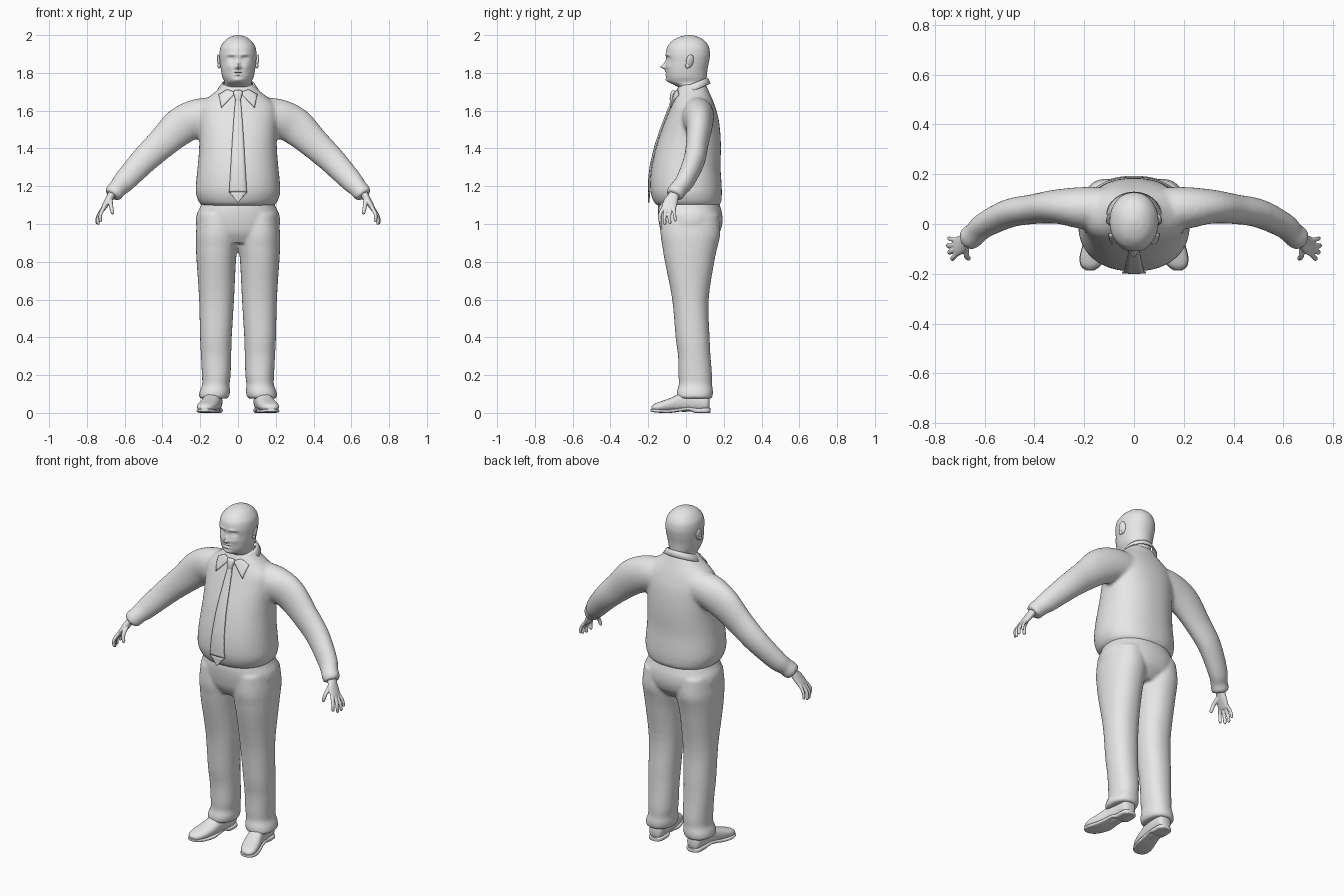
import bpy, bmesh, math
from mathutils import Vector, Matrix

if "Cube" in bpy.data.objects:
    bpy.data.objects.remove(bpy.data.objects["Cube"])

grey = bpy.data.materials.new("plain_grey")
grey.diffuse_color = (0.8, 0.8, 0.8, 1)
grey.use_nodes = True
grey.node_tree.nodes["Principled BSDF"].inputs["Base Color"].default_value = grey.diffuse_color


def spline(rows, sub):
    """Smoothly interpolate a list of stations."""
    out = []
    for i in range(len(rows) - 1):
        p = [rows[max(0, min(len(rows) - 1, i + k))] for k in (-1, 0, 1, 2)]
        for s in range(sub):
            t = s / sub
            out.append([b + 0.5 * t * (c - a + t * (2 * a - 5 * b + 4 * c - d + t * (3 * (b - c) + d - a)))
                        for a, b, c, d in zip(*p)])
    return out + [list(rows[-1])]


def loft(bm, rows, ref, axis=None, side=1, n=32, power=2.0, sub=4):
    """Skin rounded rings (x, y, z, radius along ref, other radius) along a path."""
    rows = spline(rows, sub)
    rings = []
    for i, (x, y, z, ra, rb) in enumerate(rows):
        a, b = rows[max(i - 1, 0)], rows[min(i + 1, len(rows) - 1)]
        t = Vector(axis) if axis else (Vector(b[:3]) - Vector(a[:3])).normalized()
        u = Vector(ref)
        u = (u - t * u.dot(t)).normalized()
        v = t.cross(u)
        ring = []
        for k in range(n):
            c, s = math.cos(math.tau * k / n), math.sin(math.tau * k / n)
            p = (Vector((x, y, z)) + u * ra * math.copysign(abs(c) ** (2 / power), c)
                 + v * rb * math.copysign(abs(s) ** (2 / power), s))
            ring.append(bm.verts.new((p.x * side, p.y, p.z)))
        rings.append(ring)
    for r, q in zip(rings, rings[1:]):
        for k in range(n):
            bm.faces.new((r[k], r[(k + 1) % n], q[(k + 1) % n], q[k]))
    bm.faces.new(rings[0][::-1])
    bm.faces.new(rings[-1])


def upright(bm, rows, **kw):
    """Loft from (z, x left, x right, y front, y back) stations."""
    loft(bm, [((a + b) / 2, (f + k) / 2, z, (b - a) / 2, (k - f) / 2) for z, a, b, f, k in rows],
         (1, 0, 0), axis=(0, 0, 1), **kw)


def ball(bm, loc, radii, rot=(0, 0, 0)):
    m = Matrix.Translation(loc)
    for ang, ax in zip(rot, "XYZ"):
        m = m @ Matrix.Rotation(ang, 4, ax)
    bmesh.ops.create_uvsphere(bm, u_segments=20, v_segments=12, radius=1, matrix=m @ Matrix.Diagonal((*radii, 1)))


def finish(name, bm, voxel=0, smooth=0, thick=0):
    bmesh.ops.recalc_face_normals(bm, faces=bm.faces)
    me = bpy.data.meshes.new(name)
    bm.to_mesh(me)
    bm.free()
    me.materials.append(grey)
    for p in me.polygons:
        p.use_smooth = True
    me.set_sharp_from_angle(angle=math.radians(50))
    ob = bpy.data.objects.new(name, me)
    bpy.context.collection.objects.link(ob)
    if voxel:
        m = ob.modifiers.new("fuse", 'REMESH')
        m.mode, m.voxel_size, m.use_smooth_shade = 'VOXEL', voxel, True
    if smooth:
        m = ob.modifiers.new("soften", 'SMOOTH')
        m.factor, m.iterations = 0.5, smooth
    if thick:
        m = ob.modifiers.new("thickness", 'SOLIDIFY')
        m.thickness, m.offset = thick, 0
    return ob


# Shirt: barrel torso fused with two sleeves
TORSO = [(1.095, -.14, .17, .178), (1.11, -.166, .185, .203), (1.16, -.186, .19, .223), (1.22, -.19, .188, .222),
         (1.30, -.182, .183, .214), (1.40, -.16, .185, .206), (1.48, -.135, .182, .206), (1.56, -.105, .172, .21),
         (1.62, -.082, .155, .205), (1.66, -.068, .14, .17), (1.70, -.052, .122, .12), (1.74, -.035, .105, .08)]
SLEEVE = [(.08, .06, 1.58, .085, .09), (.2, .064, 1.565, .085, .1), (.3, .07, 1.52, .07, .1),
          (.4, .06, 1.43, .06, .083), (.5, .043, 1.335, .057, .072), (.6, -.005, 1.228, .05, .06),
          (.635, -.037, 1.19, .046, .05), (.655, -.053, 1.167, .049, .05), (.668, -.062, 1.15, .044, .044)]
bm = bmesh.new()
upright(bm, [(z, -w, w, f, b) for z, f, b, w in TORSO], n=48, power=2.25)
for s in (1, -1):
    loft(bm, SLEEVE, (0, 1, 0), side=s)
finish("shirt", bm, voxel=0.011, smooth=5)


def chest_y(x, z):
    """Front surface of the torso at a given x and z."""
    rows = spline(TORSO, 8)
    r = min(rows, key=lambda q: abs(q[0] - z))
    k = min(abs(x) / r[3], 0.95)
    return (r[1] + r[2]) / 2 - (r[2] - r[1]) / 2 * (1 - k ** 2.25) ** (1 / 2.25)


# Trousers: hips fused with two legs
HIPS = [(.90, .12, -.10, .13), (.95, .2, -.13, .175), (1.0, .222, -.142, .192),
        (1.05, .219, -.148, .192), (1.09, .2, -.148, .182), (1.13, .185, -.14, .17)]
LEG = [(1.05, 0, .213, -.13, .175), (.95, 0, .223, -.135, .182), (.88, .002, .223, -.125, .167),
       (.80, .011, .219, -.112, .15), (.60, .021, .206, -.073, .12), (.40, .033, .201, -.055, .125),
       (.30, .036, .196, -.042, .13), (.20, .039, .191, -.04, .138), (.15, .045, .19, -.038, .138),
       (.115, .042, .203, -.048, .143), (.085, .048, .207, -.048, .14), (.075, .06, .195, -.035, .13)]
bm = bmesh.new()
upright(bm, [(z, -w, w, f, b) for z, w, f, b in HIPS], n=48, power=2.2)
for s in (1, -1):
    upright(bm, LEG, side=s, power=2.2)
finish("trousers", bm, voxel=0.009, smooth=4)

# Head and neck, with the face pushed in and out by soft bumps
HEAD = [(1.64, .075, -.02, .1), (1.71, .075, -.03, .105), (1.735, .073, -.06, .107), (1.752, .072, -.092, .108),
        (1.78, .083, -.104, .11), (1.82, .091, -.106, .114), (1.86, .096, -.104, .122), (1.90, .098, -.107, .127),
        (1.94, .091, -.098, .12), (1.972, .068, -.07, .097), (1.99, .042, -.035, .065), (1.998, .018, -.005, .038),
        (2.0, .003, .012, .018)]
FACE = [(0, 1.84, .011, .02, -.018), (0, 1.83, .016, .009, -.016), (.036, 1.876, .017, .011, .013),
        (.036, 1.874, .011, .006, -.007), (.034, 1.897, .02, .007, -.006), (0, 1.799, .022, .003, .006),
        (0, 1.806, .02, .005, -.006), (0, 1.79, .018, .005, -.006), (0, 1.762, .025, .012, -.008),
        (.045, 1.835, .018, .018, -.005)]
bm = bmesh.new()
upright(bm, [(z, -w, w, f, b) for z, w, f, b in HEAD], n=96, power=2.1, sub=8)
for v in bm.verts:
    if v.co.y < 0:
        x, z = v.co.x, v.co.z
        for cx, cz, sx, sz, d in FACE:
            v.co.y += d * math.exp(-((abs(x) - cx) / sx) ** 2 - ((z - cz) / sz) ** 2)
finish("head", bm)

# Ears
bm = bmesh.new()
for s in (1, -1):
    ball(bm, (s * .1, .02, 1.862), (.009, .021, .036), (-.2, s * .15, s * .35))
    ball(bm, (s * .1, .008, 1.838), (.008, .012, .014))
finish("ears", bm)

# Hands: palm, four fingers and thumb
FINGERS = [((.708, -.117, 1.09), (.728, -.138, 1.05), (.728, -.137, 1.015), .0095),
           ((.714, -.1, 1.085), (.738, -.113, 1.04), (.74, -.112, 1.003), .0098),
           ((.714, -.082, 1.085), (.742, -.088, 1.04), (.746, -.085, 1.005), .0095),
           ((.71, -.064, 1.09), (.738, -.06, 1.05), (.743, -.057, 1.018), .0085),
           ((.675, -.09, 1.13), (.672, -.128, 1.095), (.664, -.138, 1.058), .011)]
for s, name in ((1, "left_hand"), (-1, "right_hand")):
    bm = bmesh.new()
    loft(bm, [(.648, -.05, 1.185, .028, .024), (.672, -.066, 1.15, .029, .021), (.69, -.08, 1.12, .037, .018),
              (.71, -.091, 1.088, .038, .014), (.718, -.094, 1.073, .03, .01)], (0, 1, 0), side=s, n=20)
    for a, b, c, r in FINGERS:
        tip = tuple(q + (q - p) * .18 for p, q in zip(b, c))
        loft(bm, [(*a, r * 1.1, r * 1.1), (*b, r, r), (*c, r * .85, r * .85), (*tip, r * .3, r * .3)],
             (0, 1, 0), side=s, n=12)
    finish(name, bm, voxel=0.0035, smooth=2)

# Shoes: upper, and a sole with a raised arch
UPPER = [(.125, .125, .05, .02, .03), (.126, .11, .055, .04, .045), (.127, .05, .06, .044, .053),
         (.137, -.02, .056, .046, .05), (.152, -.08, .044, .051, .036), (.166, -.13, .035, .05, .027),
         (.174, -.165, .029, .038, .02), (.177, -.182, .025, .016, .01)]
SOLE = [(.125, .13, .013, .022, .012), (.126, .11, .013, .043, .013), (.127, .05, .013, .045, .013),
        (.135, .015, .022, .043, .01), (.142, -.03, .017, .046, .01), (.152, -.08, .01, .053, .01),
        (.166, -.13, .01, .052, .01), (.174, -.168, .012, .04, .009), (.177, -.187, .014, .016, .007)]
for s, name in ((1, "left"), (-1, "right")):
    bm = bmesh.new()
    loft(bm, UPPER, (1, 0, 0), axis=(0, -1, 0), side=s, power=2.3)
    finish(name + "_shoe", bm)
    bm = bmesh.new()
    loft(bm, SOLE, (1, 0, 0), axis=(0, -1, 0), side=s, power=4)
    finish(name + "_sole", bm)

# Collar band, tilted down toward the front
bm = bmesh.new()
rings = []
for rx, ry, z in ((.08, .076, 1.742), (.087, .082, 1.735), (.108, .092, 1.705)):
    ring = []
    for k in range(40):
        a = math.tau * k / 40
        y = ry * math.sin(a)
        ring.append(bm.verts.new((rx * math.cos(a), .035 + y, z + .4 * y)))
    rings.append(ring)
for r, q in zip(rings, rings[1:]):
    for k in range(40):
        bm.faces.new((r[k], r[(k + 1) % 40], q[(k + 1) % 40], q[k]))
finish("collar_band", bm, thick=.006)


def draped(bm, rows, y_of):
    """Grid of faces from rows of (x, z) points laid over the chest."""
    grid = [[bm.verts.new((x, y_of(x, z), z)) for x, z in row] for row in rows]
    for r, q in zip(grid, grid[1:]):
        for k in range(len(r) - 1):
            bm.faces.new((r[k], r[k + 1], q[k + 1], q[k]))


# Pointed collar flaps
bm = bmesh.new()
A, B, C, D = (Vector(p) for p in ((.012, 1.695), (.088, 1.615), (.102, 1.685), (.055, 1.712)))
for s in (1, -1):
    rows = []
    for i in range(7):
        top, low = A.lerp(D, i / 6), B.lerp(C, i / 6)
        rows.append([(s * p.x, p.y) for p in (top.lerp(low, j / 6) for j in range(7))])
    draped(bm, rows, lambda x, z: chest_y(x, z) - .006)
finish("collar_flaps", bm, thick=.006)

# Tie: knot and a widening blade that hangs straight off the belly
bm = bmesh.new()
blade, hang = [], {}
low = 0
for z, w in spline([(1.665, .013), (1.6, .019), (1.45, .03), (1.3, .039), (1.18, .046), (1.165, .045), (1.115, .002)], 4):
    low = min(low, chest_y(0, z) - .007)
    hang[z] = low
    blade.append([(w * k / 2, z) for k in (-2, -1, 0, 1, 2)])
draped(bm, blade, lambda x, z: hang[z] + abs(x) * .06)
finish("tie_blade", bm, thick=.008)
bm = bmesh.new()
loft(bm, [(0, -.06, 1.705, .02, .008), (0, -.066, 1.695, .024, .013), (0, -.074, 1.67, .018, .012),
          (0, -.08, 1.65, .012, .006)], (1, 0, 0), n=16, power=2.6)
finish("tie_knot", bm)
